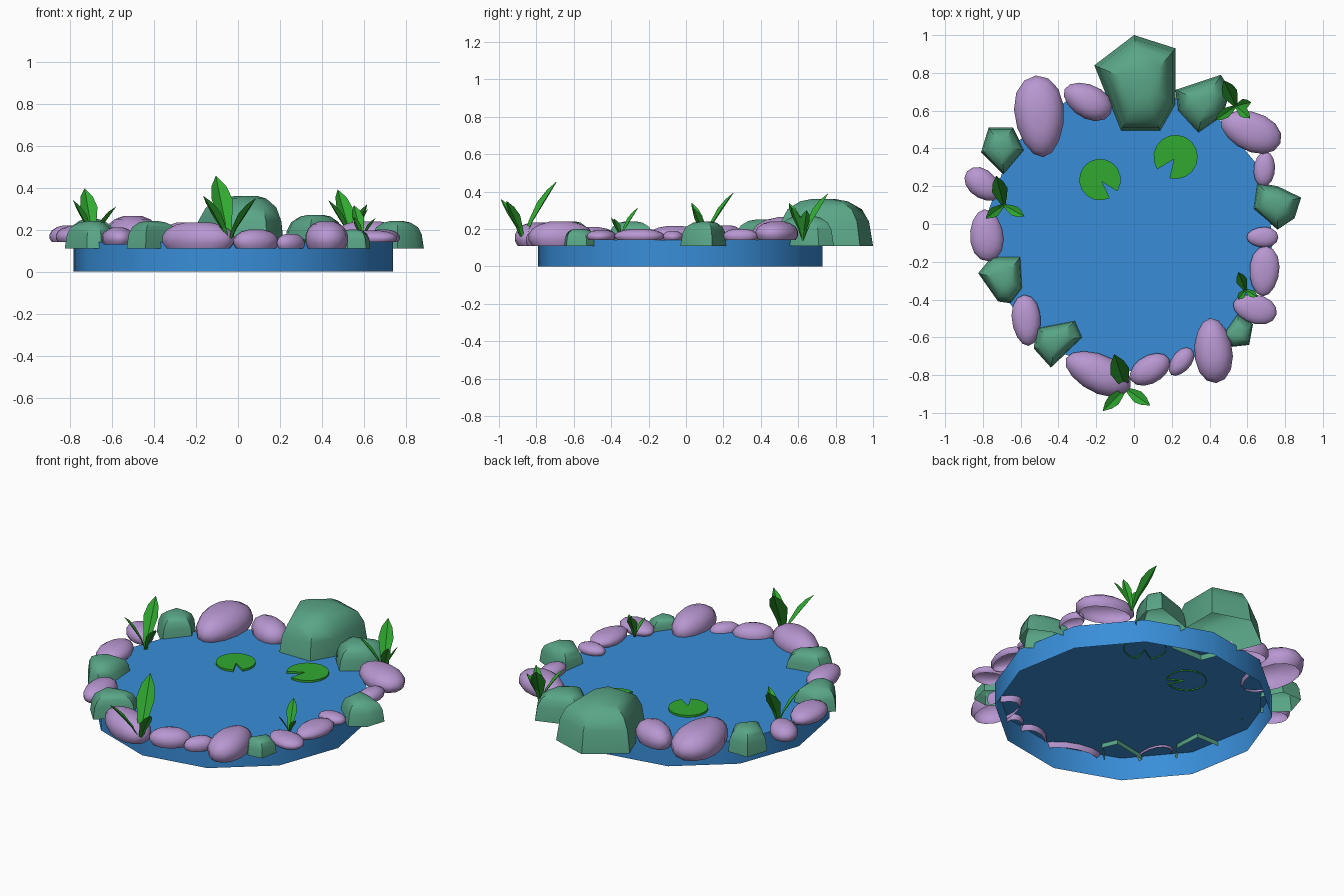
import bpy, bmesh, math
from mathutils import Vector

if "Cube" in bpy.data.objects:
    bpy.data.objects.remove(bpy.data.objects["Cube"])


def material(name, rgb):
    m = bpy.data.materials.new(name)
    m.diffuse_color = (*rgb, 1)
    m.use_nodes = True
    m.node_tree.nodes["Principled BSDF"].inputs["Base Color"].default_value = m.diffuse_color
    return m


BLUE = material("water_blue", (0.04, 0.27, 0.69))
PURPLE = material("stone_purple", (0.48, 0.31, 0.64))
ROCK = material("rock_green", (0.10, 0.38, 0.24))
LEAF = material("leaf_green", (0.03, 0.40, 0.03))


def finish(bm, name, mat, smooth=None, flip_fix=True):
    if flip_fix:
        bmesh.ops.recalc_face_normals(bm, faces=bm.faces)
    me = bpy.data.meshes.new(name)
    bm.to_mesh(me)
    bm.free()
    me.materials.append(mat)
    ob = bpy.data.objects.new(name, me)
    bpy.context.collection.objects.link(ob)
    if smooth:
        bpy.ops.object.select_all(action='DESELECT')
        ob.select_set(True)
        bpy.context.view_layer.objects.active = ob
        bpy.ops.object.shade_smooth_by_angle(angle=math.radians(smooth))
    return ob


def shell(bm, rings):
    """Skin stacked rings and cap only the last (open underneath)."""
    rows = [[bm.verts.new(p) for p in r] for r in rings]
    n = len(rows[0])
    for a, b in zip(rows, rows[1:]):
        for i in range(n):
            j = (i + 1) % n
            bm.faces.new((a[i], a[j], b[j], b[i]))
    bm.faces.new(rows[-1])
    if sum(f.normal.z for f in bm.faces if not f.normal_update()) < 0:
        bmesh.ops.reverse_faces(bm, faces=bm.faces)


# Water: 12-sided open-bottomed drum
bm = bmesh.new()
ring = [(-0.022 + 0.764 * math.cos(math.radians(30 * k - 5)),
         -0.03 + 0.764 * math.sin(math.radians(30 * k - 5))) for k in range(12)]
shell(bm, [[(x, y, z) for x, y in ring] for z in (0, 0.14)])
finish(bm, "pond_water", BLUE, 35, False)

# Rounded stones: x, y, length, width, angle of wide end, taper, bottom, top
STONES = [
    (-0.50, 0.57, 0.44, 0.265, 95, 0.15, 0.12, 0.265),
    (-0.245, 0.65, 0.28, 0.18, -28, 0.1, 0.12, 0.235),
    (0.62, 0.49, 0.34, 0.21, -22, 0.1, 0.14, 0.24),
    (0.69, 0.29, 0.19, 0.115, 85, 0.0, 0.14, 0.20),
    (0.68, -0.07, 0.17, 0.11, 0, 0.1, 0.14, 0.19),
    (0.69, -0.25, 0.27, 0.16, 86, 0.1, 0.14, 0.20),
    (0.64, -0.45, 0.24, 0.155, -15, 0.1, 0.14, 0.195),
    (0.42, -0.67, 0.35, 0.205, -85, 0.1, 0.11, 0.24),
    (0.25, -0.73, 0.175, 0.105, 52, 0.1, 0.11, 0.18),
    (0.085, -0.77, 0.235, 0.15, 30, 0.0, 0.11, 0.20),
    (-0.19, -0.79, 0.38, 0.205, -25, 0.1, 0.11, 0.235),
    (-0.57, -0.51, 0.275, 0.155, 95, 0.1, 0.13, 0.21),
    (-0.78, -0.06, 0.28, 0.18, -85, 0.1, 0.14, 0.215),
    (-0.80, 0.21, 0.22, 0.15, 140, 0.1, 0.14, 0.22),
]
for k, (x, y, L, W, ang, tp, z0, z1) in enumerate(STONES):
    ca, sa = math.cos(math.radians(ang)), math.sin(math.radians(ang))
    rings = []
    for lat in (-32, -12, 10, 32, 54, 74):
        c, s = math.cos(math.radians(lat)), math.sin(math.radians(lat))
        c = c ** 0.85
        z = z0 + (z1 - z0) * (s + 0.53) / 1.5
        r = []
        for i in range(14):
            t = math.tau * i / 14
            u = c * math.cos(t)
            v = c * math.sin(t) * (1 + tp * math.cos(t))
            lx, ly = u * L / 2, v * W / 2
            r.append((x + lx * ca - ly * sa, y + lx * sa + ly * ca, z))
        rings.append(r)
    bm = bmesh.new()
    shell(bm, rings)
    finish(bm, f"round_stone_{k + 1}", PURPLE, 50, False)

# Angular rocks: top height followed by footprint corners
ROCKS = [
    (0.36, [(-.21, .84), (0, 1), (.22, .93), (.22, .63), (.14, .49), (-.07, .49)]),
    (0.27, [(.22, .71), (.46, .79), (.51, .71), (.47, .57), (.34, .48), (.23, .60)]),
    (0.24, [(.65, .22), (.76, .20), (.885, .14), (.85, .03), (.76, -.03), (.63, .08)]),
    (0.20, [(.55, -.47), (.63, -.53), (.61, -.64), (.52, -.65), (.46, -.60)]),
    (0.24, [(-.52, -.55), (-.31, -.51), (-.27, -.60), (-.44, -.76), (-.53, -.66)]),
    (0.24, [(-.825, -.26), (-.75, -.17), (-.60, -.17), (-.59, -.34), (-.65, -.42), (-.72, -.41)]),
    (0.25, [(-.77, .51), (-.64, .51), (-.58, .39), (-.69, .26), (-.81, .38)]),
]
for k, (top, pts) in enumerate(ROCKS):
    cx = sum(p[0] for p in pts) / len(pts)
    cy = sum(p[1] for p in pts) / len(pts)
    h = top - 0.11
    bm = bmesh.new()
    shell(bm, [[(cx + (px - cx) * s, cy + (py - cy) * s, 0.11 + h * f) for px, py in pts]
               for s, f in ((1, 0), (0.92, 0.52), (0.78, 0.78), (0.5, 0.95), (0.25, 1))])
    finish(bm, f"angular_rock_{k + 1}", ROCK, 40, False)

# Lily pads: notched discs with a short skirt
for k, (x, y, r, a, gap) in enumerate([(-0.18, 0.235, 0.11, -48, 28),
                                       (0.22, 0.355, 0.117, -126, 40)]):
    pts = [(x + 0.015 * math.cos(math.radians(a)), y + 0.015 * math.sin(math.radians(a)))]
    for i in range(16):
        t = math.radians(a + gap / 2 + (360 - gap) * i / 15)
        pts.append((x + r * math.cos(t), y + r * math.sin(t)))
    bm = bmesh.new()
    shell(bm, [[(px, py, z) for px, py in pts] for z in (0.133, 0.152)])
    finish(bm, f"lily_pad_{k + 1}", LEAF, None, False)


def add_leaf(bm, base, tip, width):
    """Folded blade that rises from the base and arcs out to its tip."""
    base, tip = Vector(base), Vector(tip)
    out = Vector((tip.x - base.x, tip.y - base.y, 0))
    ctrl = base + out * 0.3 + Vector((0, 0, (tip.z - base.z) * 0.62))
    side = Vector((-out.y, out.x, 0)).normalized()
    prev = None
    for t, w in ((0, 0.22), (0.3, 0.6), (0.6, 1.0), (0.82, 0.7), (1, 0.02)):
        c = base * (1 - t) ** 2 + ctrl * (2 * t * (1 - t)) + tip * t * t
        d = side * (width * w / 2)
        fold = (Vector((0, 0, -1)) + out.normalized()) * (width * w * 0.14)
        row = [bm.verts.new(p) for p in (c + d, c + fold, c - d)]
        if prev:
            for i in (0, 1):
                bm.faces.new((prev[i], prev[i + 1], row[i + 1], row[i]))
        prev = row


# Plants: base, leaf width, tall leaf first then the shorter ones
PLANTS = [
    ((-0.045, -0.87, 0.13), 0.105, [(-.105, -.69, .455), (-.165, -.99, .36), (.085, -.96, .35)]),
    ((0.54, 0.625, 0.14), 0.085, [(.475, .76, .39), (.43, .55, .34), (.615, .56, .32), (.62, .645, .30)]),
    ((-0.69, 0.10, 0.14), 0.085, [(-.73, .255, .395), (-.785, .03, .34), (-.58, .04, .31)]),
    ((0.59, -0.35, 0.15), 0.06, [(.553, -.255, .315), (.55, -.40, .26), (.655, -.385, .255)]),
]
for k, (base, w, tips) in enumerate(PLANTS):
    bm = bmesh.new()
    for i, tip in enumerate(tips):
        add_leaf(bm, base, tip, w if i == 0 else w * 0.65)
    finish(bm, f"reed_plant_{k + 1}", LEAF, None, False)
